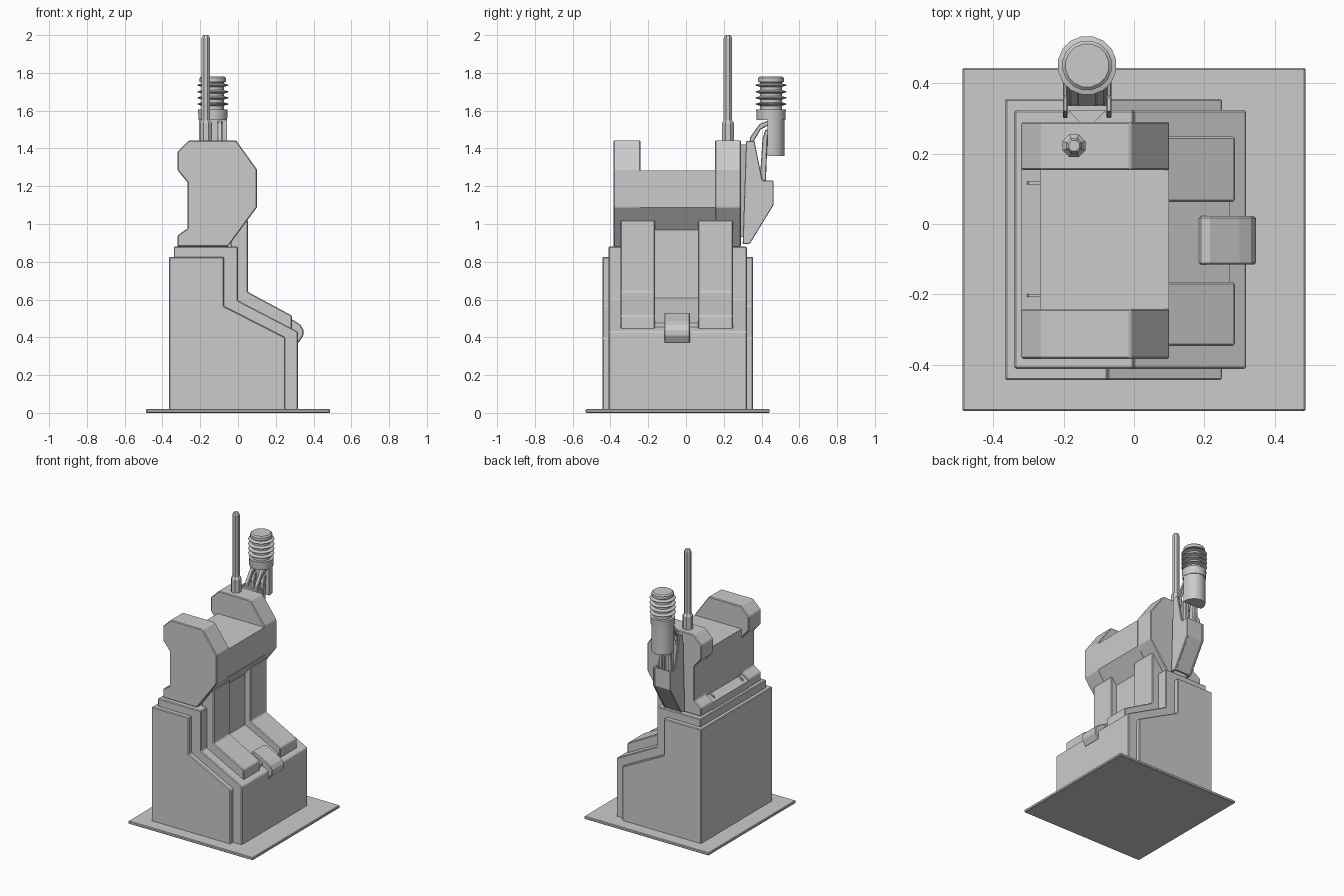
import bpy, bmesh
from math import sin, cos, pi
from mathutils import Vector

if "Cube" in bpy.data.objects:
    bpy.data.objects.remove(bpy.data.objects["Cube"])


def finish(name, bm, bevel=0.0, smooth=False):
    bmesh.ops.recalc_face_normals(bm, faces=bm.faces)
    me = bpy.data.meshes.new(name)
    bm.to_mesh(me)
    bm.free()
    ob = bpy.data.objects.new(name, me)
    bpy.context.collection.objects.link(ob)
    if bevel:
        m = ob.modifiers.new("bevel", 'BEVEL')
        m.width, m.segments, m.limit_method = bevel, 1, 'ANGLE'
    if smooth:
        bpy.ops.object.select_all(action='DESELECT')
        ob.select_set(True)
        bpy.context.view_layer.objects.active = ob
        bpy.ops.object.shade_smooth_by_angle(angle=0.55)
    return ob


def prism(name, pts, a, b, axis='y', bevel=0.005, smooth=False):
    """Extrude a 2D outline from a to b along an axis."""
    place = {'y': lambda p, t: (p[0], t, p[1]),
             'x': lambda p, t: (t, p[0], p[1]),
             'z': lambda p, t: (p[0], p[1], t)}[axis]
    bm = bmesh.new()
    lo, hi = ([bm.verts.new(place(p, t)) for p in pts] for t in (a, b))
    bm.faces.new(lo)
    bm.faces.new(hi)
    n = len(pts)
    for i in range(n):
        j = (i + 1) % n
        bm.faces.new((lo[i], lo[j], hi[j], hi[i]))
    return finish(name, bm, bevel, smooth)


def lathe(name, prof, x, y, n):
    """Revolve (radius, z) points about a vertical axis."""
    bm = bmesh.new()
    rings = [[bm.verts.new((x + r * cos(2 * pi * (i + .5) / n), y + r * sin(2 * pi * (i + .5) / n), z))
              for i in range(n)] for r, z in prof]
    for r0, r1 in zip(rings, rings[1:]):
        for i in range(n):
            j = (i + 1) % n
            bm.faces.new((r0[i], r0[j], r1[j], r1[i]))
    bm.faces.new(rings[0])
    bm.faces.new(rings[-1])
    return finish(name, bm, smooth=n > 8)


def rect(x0, x1, y0, y1):
    return [(x0, y0), (x1, y0), (x1, y1), (x0, y1)]


# floor plate
prism("floor_plate", rect(-.487, .487, -.531, .443), 0, .02, 'z', .004)

# stepped pedestal: wide outer shell and taller inner core
prism("outer_shell", [(-.366, .005), (.25, .005), (.25, .40), (-.074, .565),
                      (-.074, .825), (-.366, .825)], -.443, .355)
prism("inner_core", [(-.34, .005), (.318, .005), (.318, .43), (0, .595),
                     (0, .88), (-.34, .88)], -.411, .323)

# raised front strips and the recessed panel between them
for side, (y0, y1) in (("left", (-.346, -.165)), ("right", (.063, .248))):
    prism(side + "_front_strip", [(-.04, 1.02), (.053, 1.02), (.053, .64), (.286, .515),
                                  (.286, .44), (-.04, .55)], y0, y1)
prism("centre_panel", [(-.04, .98), (.011, .98), (.011, .607), (.272, .475),
                       (.272, .44), (-.04, .55)], -.165, .063, bevel=0)

# curved latch at the front
prism("front_latch", [(.185, .53), (.215, .53), (.30, .487), (.332, .465), (.346, .44), (.346, .41),
                      (.32, .37), (.30, .37), (.30, .42), (.185, .48)], -.115, .022)

# upper housing: tall end caps and a lower middle
cap = [(-.26, 1.443), (-.01, 1.443), (.10, 1.29), (.10, 1.088), (-.053, .88), (-.32, .88),
       (-.32, .94), (-.267, .976), (-.267, 1.22), (-.32, 1.284), (-.32, 1.384)]
for side, (y0, y1) in (("left", (-.383, -.241)), ("right", (.153, .29))):
    prism(side + "_end_cap", cap, y0, y1)
prism("middle_housing", [(-.267, 1.284), (.10, 1.284), (.10, 1.088), (-.053, .88), (-.32, .88),
                         (-.32, .93), (-.267, .962)], -.245, .157, bevel=0)
for y in (.116, -.203):
    prism("rear_ledge_rib", [(-.26, .89), (-.315, .89), (-.30, .955), (-.26, .98)],
          y - .004, y + .004, bevel=0)

# antenna
lathe("antenna", [(.035, 1.43), (.035, 1.535), (.024, 1.55), (.024, 1.985), (.016, 2.0)],
      -.17, .222, 8)

# side bracket: mount wedge, back plate, two cheeks, outer and lower plates
cx = -.133
prism("bracket_mount", [(cx - .018, .285), (cx + .018, .285), (cx + .055, .325), (cx - .055, .325)],
      .93, 1.42, 'z', 0)
prism("bracket_back", rect(.32, .336, .90, 1.435), cx - .068, cx + .068, 'x', 0)
cheek = [(.318, 1.44), (.362, 1.44), (.405, 1.23), (.463, 1.23), (.463, 1.10), (.338, .895), (.30, .895)]
for s in (-1, 1):
    x = cx + s * .062
    prism("bracket_cheek", cheek, x - .007, x + .007, 'x', .003)
prism("bracket_outer", [(.45, 1.23), (.46, 1.23), (.46, 1.10), (.336, .898), (.322, .898), (.45, 1.105)],
      cx - .058, cx + .058, 'x', 0)

# paired links running up to the holder
for s in (-1, 1):
    x = cx + s * .037
    prism("lower_link", [(.385, 1.15), (.42, 1.15), (.432, 1.46), (.44, 1.50), (.42, 1.50), (.405, 1.45)],
          x - .013, x + .013, 'x', .004)
    prism("upper_link", [(.325, 1.37), (.35, 1.37), (.36, 1.44), (.395, 1.50), (.44, 1.525),
                         (.44, 1.55), (.39, 1.53), (.34, 1.46)], x - .013, x + .013, 'x', .004)

# holder: half-round sleeve under a full collar
cy = .45
arc = [(cx + .074 * cos(t), cy + .072 * sin(t)) for t in (pi * i / 8 for i in range(9))]
prism("holder_sleeve", [(cx + .074, .431)] + arc + [(cx - .074, .431)], 1.36, 1.56, 'z', 0, True)
lathe("holder_collar", [(.077, 1.55), (.08, 1.605)], cx, cy, 16)

# ribbed cylinder with sharp fins and a cap
prof = [(.06, 1.60)]
for z in (1.635, 1.668, 1.70, 1.735):
    prof += [(.06, z - .009), (.084, z - .002), (.084, z + .002), (.06, z + .009)]
prof += [(.06, 1.75), (.071, 1.752), (.071, 1.772), (.062, 1.78)]
lathe("ribbed_cylinder", prof, cx, cy, 16)
